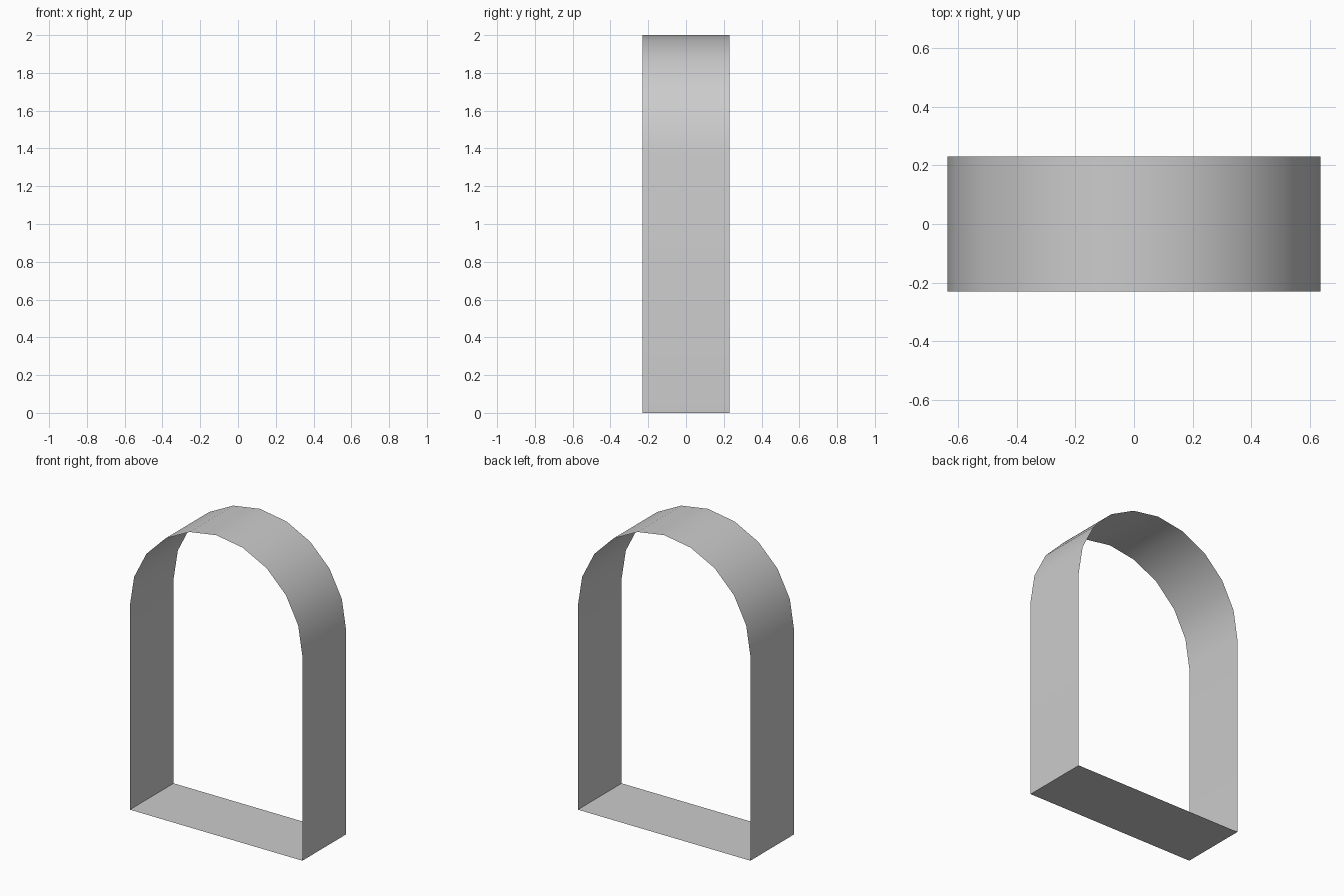
import bpy, bmesh, math

if "Cube" in bpy.data.objects:
    bpy.data.objects.remove(bpy.data.objects["Cube"])

HALF_W, HALF_D, HEIGHT, SEGMENTS = 0.636, 0.23, 2.0, 10
SPRING = HEIGHT - HALF_W

# Arch profile: two floor corners and a half circle on top
profile = [(-HALF_W, 0), (HALF_W, 0)]
for i in range(SEGMENTS + 1):
    a = math.pi * i / SEGMENTS
    profile.append((HALF_W * math.cos(a), SPRING + HALF_W * math.sin(a)))

# Thin open-ended band swept from front to back
bm = bmesh.new()
front = [bm.verts.new((x, -HALF_D, z)) for x, z in profile]
back = [bm.verts.new((x, HALF_D, z)) for x, z in profile]
n = len(profile)
for i in range(n):
    j = (i + 1) % n
    bm.faces.new((front[i], front[j], back[j], back[i]))

mesh = bpy.data.meshes.new("arch_frame")
bm.to_mesh(mesh)
bm.free()
arch = bpy.data.objects.new("arch_frame", mesh)
bpy.context.collection.objects.link(arch)

# Smooth the curve, keep the floor corners sharp
bpy.context.view_layer.objects.active = arch
arch.select_set(True)
bpy.ops.object.shade_smooth_by_angle(angle=math.radians(30))
